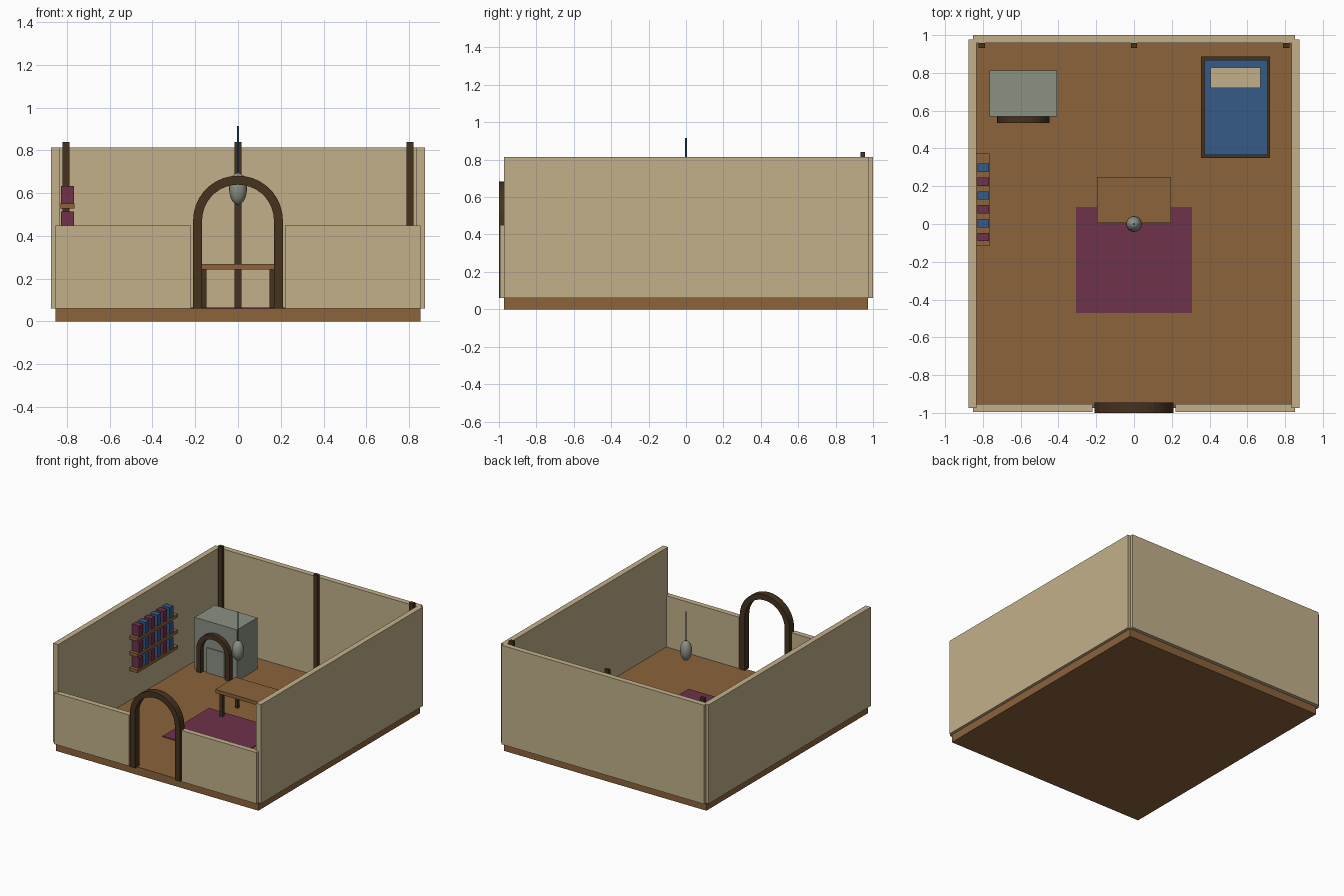
import bpy, bmesh, math

if "Cube" in bpy.data.objects:
    bpy.data.objects.remove(bpy.data.objects["Cube"])


def srgb(h):
    c = [int(h[i:i + 2], 16) / 255 for i in (0, 2, 4)]
    return [v / 12.92 if v <= 0.04045 else ((v + 0.055) / 1.055) ** 2.4 for v in c] + [1]


def material(name, h):
    m = bpy.data.materials.new(name)
    m.diffuse_color = srgb(h)
    m.use_nodes = True
    m.node_tree.nodes["Principled BSDF"].inputs["Base Color"].default_value = m.diffuse_color
    return m


PLASTER = material("tan plaster", "C2B08A")
WOOD = material("brown wood", "8B633B")
DARK = material("dark wood", "46321F")
MAROON = material("maroon cloth", "6E324B")
BLUE = material("blue cloth", "365B86")
STONE = material("grey stone", "8B9184")


def finish(name, bm, mat):
    bmesh.ops.recalc_face_normals(bm, faces=bm.faces)
    me = bpy.data.meshes.new(name)
    bm.to_mesh(me)
    bm.free()
    me.materials.append(mat)
    ob = bpy.data.objects.new(name, me)
    bpy.context.collection.objects.link(ob)
    return ob


def box(name, x, y, z, mat):
    """Box from (low, high) ranges on each axis."""
    bm = bmesh.new()
    bmesh.ops.create_cube(bm, size=1)
    for v in bm.verts:
        v.co = [r[0] + (c + 0.5) * (r[1] - r[0]) for r, c in zip((x, y, z), v.co)]
    return finish(name, bm, mat)


def arch(name, cx, y, base, spring, outer, inner, mat, segments=18):
    """Round arch on straight legs with a rectangular section."""
    stations = [(outer, inner, 0, base)]
    stations += [(outer, inner, math.pi * i / segments, spring) for i in range(segments + 1)]
    stations += [(outer, inner, math.pi, base)]
    bm = bmesh.new()
    rings = []
    for ro, ri, a, z in stations:
        rings.append([bm.verts.new((cx + r * math.cos(a), yy, z + r * math.sin(a)))
                      for r, yy in ((ro, y[0]), (ro, y[1]), (ri, y[1]), (ri, y[0]))])
    for a, b in zip(rings, rings[1:]):
        for i in range(4):
            j = (i + 1) % 4
            bm.faces.new((a[i], a[j], b[j], b[i]))
    bm.faces.new(rings[0])
    bm.faces.new(rings[-1])
    return finish(name, bm, mat)


# Floor and walls
F = 0.06
box("floor", (-0.853, 0.853), (-0.973, 0.973), (0, F), WOOD)
box("back_wall", (-0.853, 0.853), (0.958, 1.0), (F, 0.813), PLASTER)
for side, s in (("left", -1), ("right", 1)):
    box(side + "_wall", sorted((s * 0.833, s * 0.875)), (-0.973, 0.976), (F, 0.813), PLASTER)
    box(side + "_front_wall", sorted((s * 0.22, s * 0.853)), (-0.994, -0.953), (F, 0.45), PLASTER)

# Back wall posts and doorway arch
for name, x in (("left", -0.805), ("middle", 0), ("right", 0.805)):
    box(name + "_post", (x - 0.017, x + 0.017), (0.932, 0.958), (F, 0.84), DARK)
arch("door_arch", 0, (-1.0, -0.946), F, 0.472, 0.21, 0.168, DARK)

# Rug and table
box("rug", (-0.307, 0.307), (-0.47, 0.09), (F, 0.066), MAROON)
box("table_top", (-0.195, 0.195), (0.005, 0.25), (0.243, 0.27), WOOD)
for x in (-0.16, 0.16):
    for y in (0.035, 0.22):
        box("table_leg", (x - 0.012, x + 0.012), (y - 0.012, y + 0.012), (F, 0.243), DARK)

# Fireplace
box("fireplace", (-0.765, -0.407), (0.57, 0.813), (F, 0.45), STONE)
box("hearth_panel", (-0.66, -0.51), (0.562, 0.571), (F, 0.25), STONE)
arch("fireplace_arch", -0.586, (0.535, 0.572), F, 0.236, 0.139, 0.103, DARK)

# Bed
box("bed_frame", (0.355, 0.72), (0.35, 0.887), (F, 0.15), DARK)
box("mattress", (0.372, 0.706), (0.366, 0.867), (0.14, 0.2), BLUE)
box("pillow", (0.405, 0.67), (0.72, 0.828), (0.2, 0.23), PLASTER)

# Wall shelves with books
for z in (0.30, 0.42, 0.54):
    box("shelf", (-0.833, -0.765), (-0.117, 0.372), (z - 0.012, z + 0.012), WOOD)
    for i in range(6):
        y = -0.069 + i * 0.0732
        box("book", (-0.828, -0.768), (y - 0.022, y + 0.022), (z + 0.012, z + 0.094),
            BLUE if i % 2 else MAROON)

# Hanging lamp
bm = bmesh.new()
bmesh.ops.create_uvsphere(bm, u_segments=16, v_segments=10, radius=1)
for v in bm.verts:
    v.co = (v.co.x * 0.042, v.co.y * 0.042, 0.621 + v.co.z * 0.075)
lamp = finish("lamp_globe", bm, STONE)
lamp.data.shade_smooth()
bm = bmesh.new()
bmesh.ops.create_cone(bm, cap_ends=True, segments=8, radius1=0.005, radius2=0.005, depth=0.23)
bmesh.ops.translate(bm, verts=bm.verts, vec=(0, 0, 0.80))
finish("lamp_cord", bm, BLUE)
